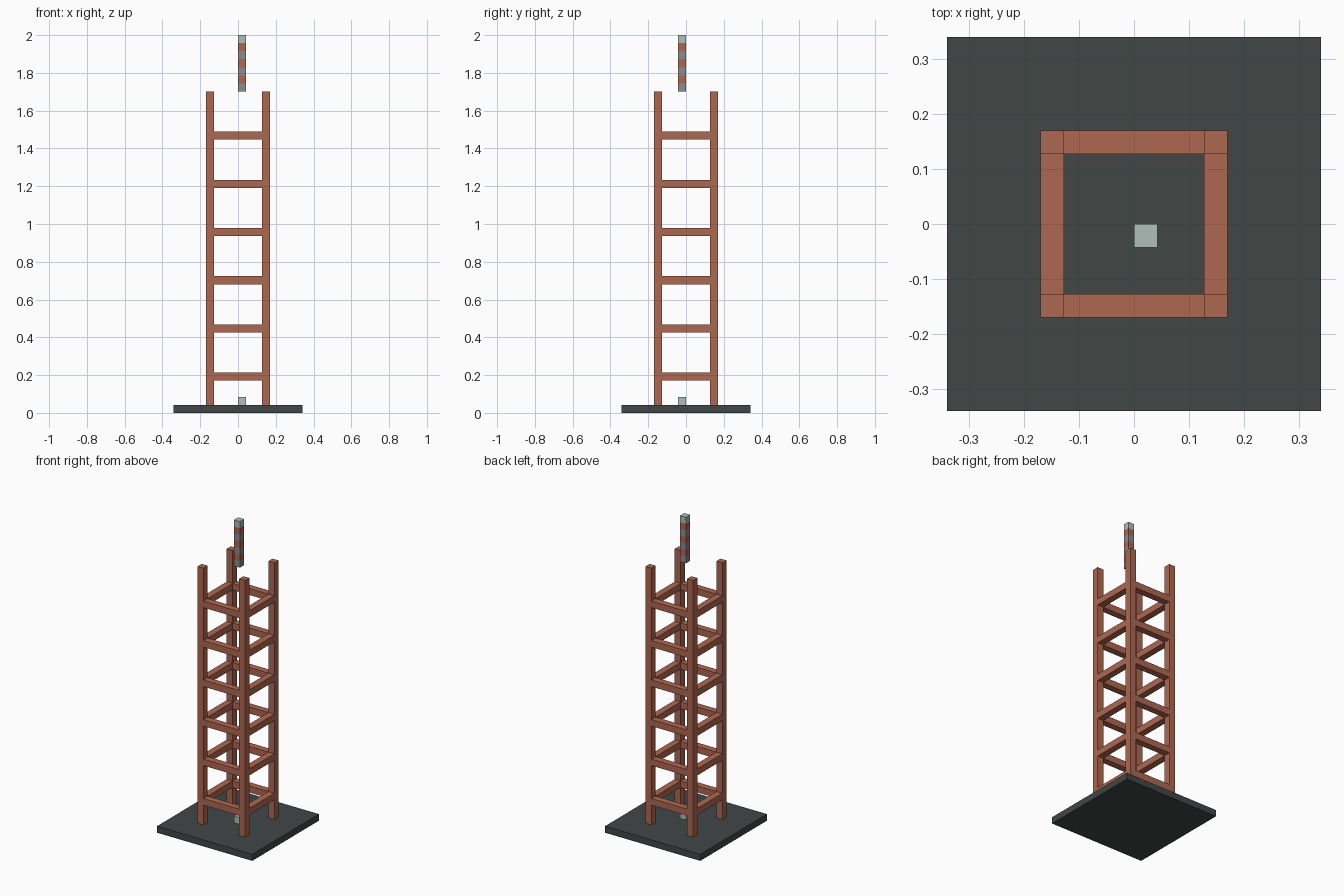
import bpy
import bmesh
from mathutils import Matrix, Vector

old = bpy.data.objects.get("Cube")
if old:
    bpy.data.objects.remove(old, do_unlink=True)

U = 2 / 47  # one block: the whole tower is 47 blocks tall


def material(name, rgb):
    linear = [(c / 255 / 12.92) if c < 11 else ((c / 255 + 0.055) / 1.055) ** 2.4 for c in rgb]
    mat = bpy.data.materials.new(name)
    mat.use_nodes = True
    mat.diffuse_color = (*linear, 1)
    mat.node_tree.nodes["Principled BSDF"].inputs["Base Color"].default_value = (*linear, 1)
    return mat


RUST = material("rust_red", (174, 103, 81))
DARK = material("dark_slate", (65, 71, 70))
PALE = material("pale_green_grey", (174, 192, 185))
GREY = material("mid_grey", (138, 140, 142))


def box(name, low, high, mat):
    """Box between two corners given in blocks."""
    low, high = Vector(low) * U, Vector(high) * U
    mesh = bpy.data.meshes.new(name)
    bm = bmesh.new()
    bmesh.ops.create_cube(bm, size=1, matrix=Matrix.Translation((low + high) / 2)
                          @ Matrix.Diagonal((*(high - low), 1)))
    bm.to_mesh(mesh)
    bm.free()
    mesh.materials.append(mat)
    obj = bpy.data.objects.new(name, mesh)
    bpy.context.collection.objects.link(obj)
    return obj


# Base slab
box("base_slab", (-8, -8, 0), (8, 8, 1), DARK)

# Corner posts
for side, x in (("right", -4), ("left", 3)):
    for end, y in (("front", -4), ("back", 3)):
        box(f"{end}_{side}_post", (x, y, 1), (x + 1, y + 1, 40), RUST)

# Six levels of crossbars between the posts
for level in range(6):
    z = 4 + 6 * level
    for side, p in (("front", -4), ("back", 3)):
        box(f"{side}_crossbar_{level + 1}", (-3, p, z), (3, p + 1, z + 1), RUST)
    for side, p in (("right", -4), ("left", 3)):
        box(f"{side}_crossbar_{level + 1}", (p, -3, z), (p + 1, 3, z + 1), RUST)

# Small block on the base, below the mast
box("base_block", (0, -1, 1), (1, 0, 2), PALE)

# Striped mast: one column cut into bands, coloured by height
mast = box("striped_mast", (0, -1, 40), (1, 0, 47), GREY)
mast.data.materials.append(RUST)
mast.data.materials.append(PALE)
bm = bmesh.new()
bm.from_mesh(mast.data)
for z in range(41, 47):
    bmesh.ops.bisect_plane(bm, geom=bm.verts[:] + bm.edges[:] + bm.faces[:],
                           plane_co=(0, 0, z * U), plane_no=(0, 0, 1))
for face in bm.faces:
    band = int(face.calc_center_median().z / U - 40 + 0.001)
    face.material_index = 2 if band >= 6 else band % 2
bm.to_mesh(mast.data)
bm.free()
